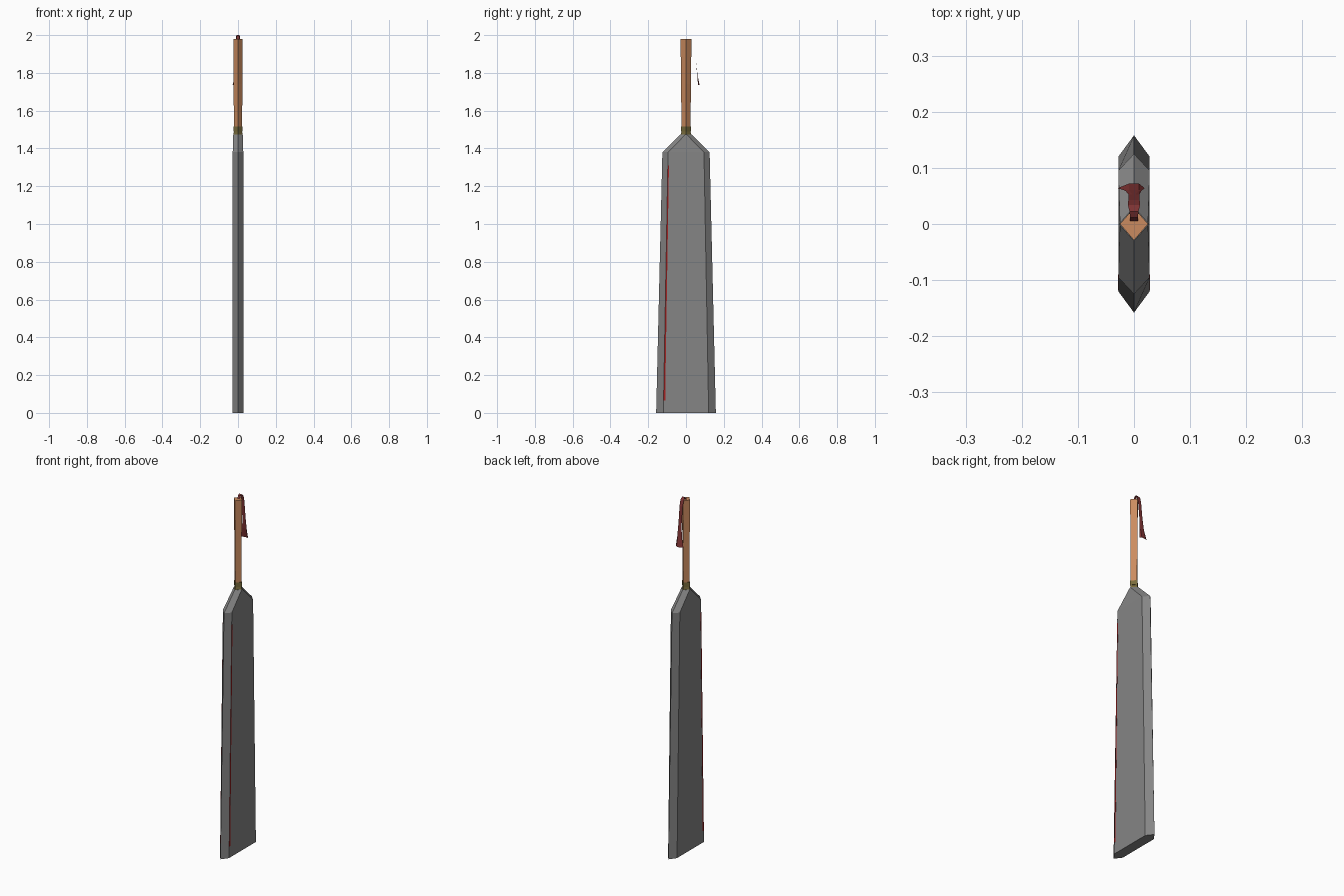
import bpy

if "Cube" in bpy.data.objects:
    bpy.data.objects.remove(bpy.data.objects["Cube"])


def material(name, rgb):
    m = bpy.data.materials.new(name)
    m.diffuse_color = (*rgb, 1)
    m.use_nodes = True
    m.node_tree.nodes["Principled BSDF"].inputs["Base Color"].default_value = m.diffuse_color
    return m


steel = material("grey steel", (0.235, 0.235, 0.235))
wood = material("warm wood", (0.60, 0.26, 0.115))
brass = material("dark brass", (0.19, 0.15, 0.045))
cloth = material("dark red cloth", (0.22, 0.035, 0.035))
red = material("edge red", (0.38, 0.015, 0.015))


def make(name, verts, faces, mat):
    me = bpy.data.meshes.new(name)
    me.from_pydata(verts, [], faces)
    me.materials.append(mat)
    ob = bpy.data.objects.new(name, me)
    bpy.context.collection.objects.link(ob)
    return ob


def loft(name, rings, mat):
    """Skin equal-sized rings listed bottom to top, with end caps."""
    n = len(rings[0])
    verts = [v for r in rings for v in r]
    faces = [(k * n + i, k * n + (i + 1) % n, (k + 1) * n + (i + 1) % n, (k + 1) * n + i)
             for k in range(len(rings) - 1) for i in range(n)]
    faces.append(tuple(reversed(range(n))))
    faces.append(tuple(range(len(verts) - n, len(verts))))
    return make(name, verts, faces, mat)


def hexagon(z, hx, inner, outer):
    return [(hx, -inner, z), (hx, inner, z), (0, outer, z),
            (-hx, inner, z), (-hx, -inner, z), (0, -outer, z)]


def diamond(z, hx, hy):
    return [(hx, 0, z), (0, hy, z), (-hx, 0, z), (0, -hy, z)]


# Blade: bevelled slab that tapers, then closes to a neck
loft("blade", [hexagon(0, 0.028, 0.120, 0.158),
               hexagon(1.38, 0.028, 0.095, 0.125),
               hexagon(1.475, 0.025, 0.002, 0.030)], steel)

# Red edge lines along one ridge, on both sides
for side, label in ((1, "right"), (-1, "left")):
    rings = []
    for z, w in ((0.065, 0.010), (0.26, 0.008), (1.31, 0.006)):
        y = -0.120 + 0.025 * z / 1.38
        a, b = side * 0.0275, side * 0.0286
        ring = [(a, y, z), (b, y, z), (b, y + w, z), (a, y + w, z)]
        rings.append(ring if side > 0 else ring[::-1])
    loft("edge_line_" + label, rings, red)

# Collar and grip
loft("collar", [diamond(1.468, 0.026, 0.029), diamond(1.49, 0.021, 0.024),
                diamond(1.49, 0.025, 0.026), diamond(1.515, 0.025, 0.026)], brass)
loft("grip", [diamond(1.515, 0.022, 0.024), diamond(1.74, 0.023, 0.026),
              diamond(1.98, 0.025, 0.029)], wood)

# Ribbon: thin sheet looping over the pommel and hanging behind the grip
# rows: y, z, left half width, right half width, sideways curl
rows = [(0.004, 1.978, 0.007, 0.007, 0), (0.012, 1.995, 0.007, 0.007, 0),
        (0.022, 2.000, 0.008, 0.008, 0), (0.034, 1.987, 0.011, 0.011, 0),
        (0.043, 1.955, 0.010, 0.010, 0), (0.053, 1.860, 0.010, 0.010, 0),
        (0.061, 1.790, 0.015, 0.013, 0.002), (0.072, 1.735, 0.029, 0.019, 0.008)]
verts, faces = [], []
for y, z, left, right, curl in rows:
    verts += [(-left, y - curl, z), (-0.009, y, z), (0.009, y, z), (right, y - curl, z)] \
        if left > 0.012 else [(-left, y, z), (-left / 3, y, z), (right / 3, y, z), (right, y, z)]
for k in range(len(rows) - 1):
    for i in range(3):
        a = k * 4 + i
        faces.append((a, a + 1, a + 5, a + 4)[::-1])
make("ribbon", verts, faces, cloth)
